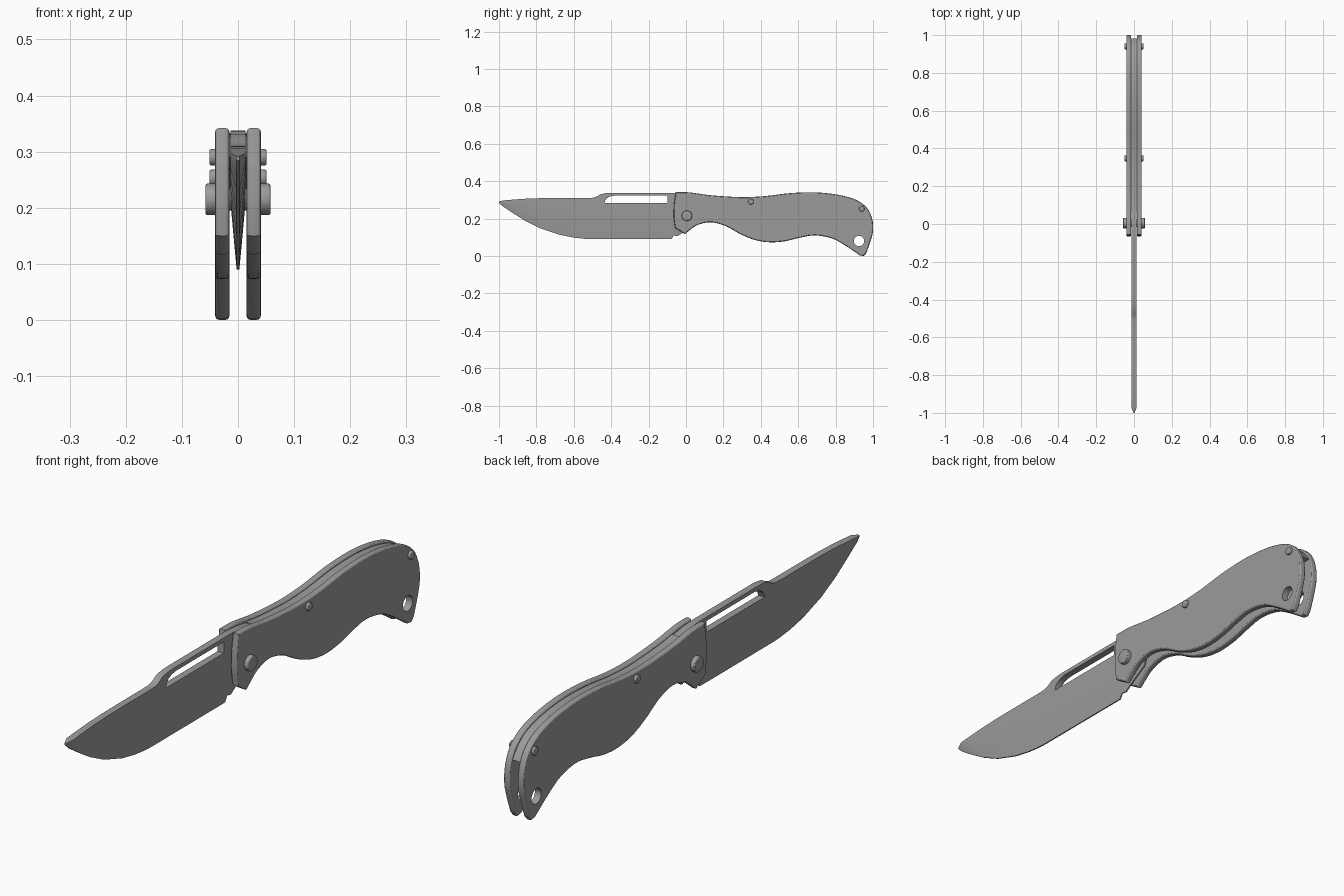
import bpy, bmesh, math
from mathutils import Vector

if "Cube" in bpy.data.objects:
    bpy.data.objects.remove(bpy.data.objects["Cube"])

steel = bpy.data.materials.new("dark_steel")
steel.diffuse_color = (.33, .33, .33, 1)
steel.use_nodes = True
steel.node_tree.nodes["Principled BSDF"].inputs["Base Color"].default_value = steel.diffuse_color


def shade(ob, angle=25):
    bpy.ops.object.select_all(action='DESELECT')
    ob.select_set(True)
    bpy.context.view_layer.objects.active = ob
    bpy.ops.object.shade_smooth_by_angle(angle=math.radians(angle))


def finish(name, bm):
    bmesh.ops.recalc_face_normals(bm, faces=bm.faces[:])
    me = bpy.data.meshes.new(name)
    bm.to_mesh(me)
    bm.free()
    me.materials.append(steel)
    ob = bpy.data.objects.new(name, me)
    bpy.context.collection.objects.link(ob)
    shade(ob)
    return ob


def spline(pts, n=4):
    """Catmull-Rom samples through (y, z) points, open ended."""
    p = [Vector(q) for q in pts]
    p = [p[0]] + p + [p[-1]]
    out = []
    for a, b, c, d in zip(p, p[1:], p[2:], p[3:]):
        for i in range(n):
            t = i / n
            out.append(0.5 * (2*b + (c-a)*t + (2*a-5*b+4*c-d)*t*t + (3*b-a-3*c+d)*t**3))
    return out + [p[-1]]


def slab(name, outline, x0, x1, bevel=0.0):
    """Side profile extruded along x, with rounded rims."""
    bm = bmesh.new()
    lo = [bm.verts.new((x0, y, z)) for y, z in outline]
    hi = [bm.verts.new((x1, y, z)) for y, z in outline]
    caps = [bm.faces.new(lo), bm.faces.new(hi)]
    for i in range(len(lo)):
        j = (i + 1) % len(lo)
        bm.faces.new((lo[i], lo[j], hi[j], hi[i]))
    bmesh.ops.recalc_face_normals(bm, faces=bm.faces[:])
    if bevel:
        rims = [e for f in caps for e in f.edges]
        bmesh.ops.bevel(bm, geom=rims, offset=bevel, segments=3,
                        profile=0.5, affect='EDGES')
    return finish(name, bm)


def circle(y, z, r, n=32):
    return [(y + r*math.cos(2*math.pi*i/n), z + r*math.sin(2*math.pi*i/n)) for i in range(n)]


def cut(ob, outline):
    """Cut a profile through the part, then keep its flat faces shaded flat."""
    cutter = slab("cutter", outline, -0.1, 0.1)
    cutter.hide_render = True
    mod = ob.modifiers.new("cut", 'BOOLEAN')
    mod.operation, mod.solver, mod.object = 'DIFFERENCE', 'EXACT', cutter
    bpy.context.view_layer.objects.active = ob
    bpy.ops.object.modifier_apply(modifier=mod.name)
    bpy.data.objects.remove(cutter)
    shade(ob)
    flat = ob.modifiers.new("flat_normals", 'WEIGHTED_NORMAL')
    flat.keep_sharp = True
    bpy.ops.object.modifier_apply(modifier=flat.name)


# Handle outline: top and butt, bottom grip, front edge
top = spline([(-.055, .342), (.02, .34), (.13, .325), (.29, .315), (.42, .32), (.556, .336),
              (.69, .34), (.81, .328), (.905, .302), (.965, .26), (.995, .2), (1.0, .134),
              (.987, .08), (.964, .015)])
bottom = spline([(.93, .003), (.85, .057), (.78, .094), (.69, .11), (.61, .098), (.53, .079),
                 (.45, .073), (.37, .085), (.29, .117), (.225, .154), (.17, .174),
                 (.12, .18), (.06, .165), (.02, .138), (-.005, .117)])
front = spline([(-.058, .15), (-.066, .21), (-.064, .28)])
outline = top + [Vector((.95, .0))] + bottom + front

# Handle scales and screw heads on both sides
for side, s in (("left", -1), ("right", 1)):
    scale = slab("handle_scale_" + side, outline, s*.015, s*.041, 0.008)
    cut(scale, circle(.925, .08, .028))
    for part, y, z, r, x in (("pivot_screw", .005, .215, .028, .058),
                             ("middle_screw", .347, .29, .015, .051),
                             ("rear_screw", .94, .253, .015, .051)):
        slab(part + "_" + side, circle(y, z, r), s*.03, s*x, 0.004)

# Back spacer running along the top between the scales
upper = spline([(.06, .328), (.13, .318), (.29, .308), (.42, .313), (.556, .328), (.69, .332),
                (.81, .32), (.905, .294), (.955, .258), (.983, .22)])
lower = spline([(.93, .22), (.88, .25), (.8, .275), (.69, .288), (.556, .285),
                (.42, .272), (.29, .268), (.12, .275), (.06, .29)])
slab("back_spacer", upper + lower, -.0152, .0152)

# Pivot pin between the scales
slab("pivot_pin", circle(.005, .215, .02), -.04, .04)

# Blade lofted from tip to tang: y, spine height, edge height
stations = [(-1, .292, .284), (-.975, .297, .262), (-.93, .301, .232), (-.86, .306, .188),
            (-.78, .309, .148), (-.675, .31, .113), (-.6, .31, .098), (-.535, .31, .091),
            (-.5, .311, .09), (-.48, .317, .09), (-.455, .331, .09), (-.42, .337, .09),
            (-.39, .338, .09), (-.078, .338, .09), (-.066, .338, .11), (-.045, .337, .106),
            (0, .334, .135), (.06, .325, .17), (.09, .3, .24)]
bm = bmesh.new()
rings = []
for y, zt, zb in stations:
    w = min(.013, .003 + (y + 1) * .4)
    e = .0025
    mid = zb + .52 * (min(zt, .31) - zb)
    rings.append([bm.verts.new((x, y, z)) for x, z in
                  ((-w, zt), (w, zt), (w, mid), (e, zb), (-e, zb), (-w, mid))])
for a, b in zip(rings, rings[1:]):
    for i in range(6):
        j = (i + 1) % 6
        bm.faces.new((a[i], a[j], b[j], b[i]))
bm.faces.new(rings[0])
bm.faces.new(rings[-1])
blade = finish("blade", bm)

# Long opening slot under the blade spine
cut(blade, spline([(-.437, .282), (-.428, .302), (-.41, .316), (-.38, .323)])
    + [Vector((-.1, .323)), Vector((-.1, .282))])
